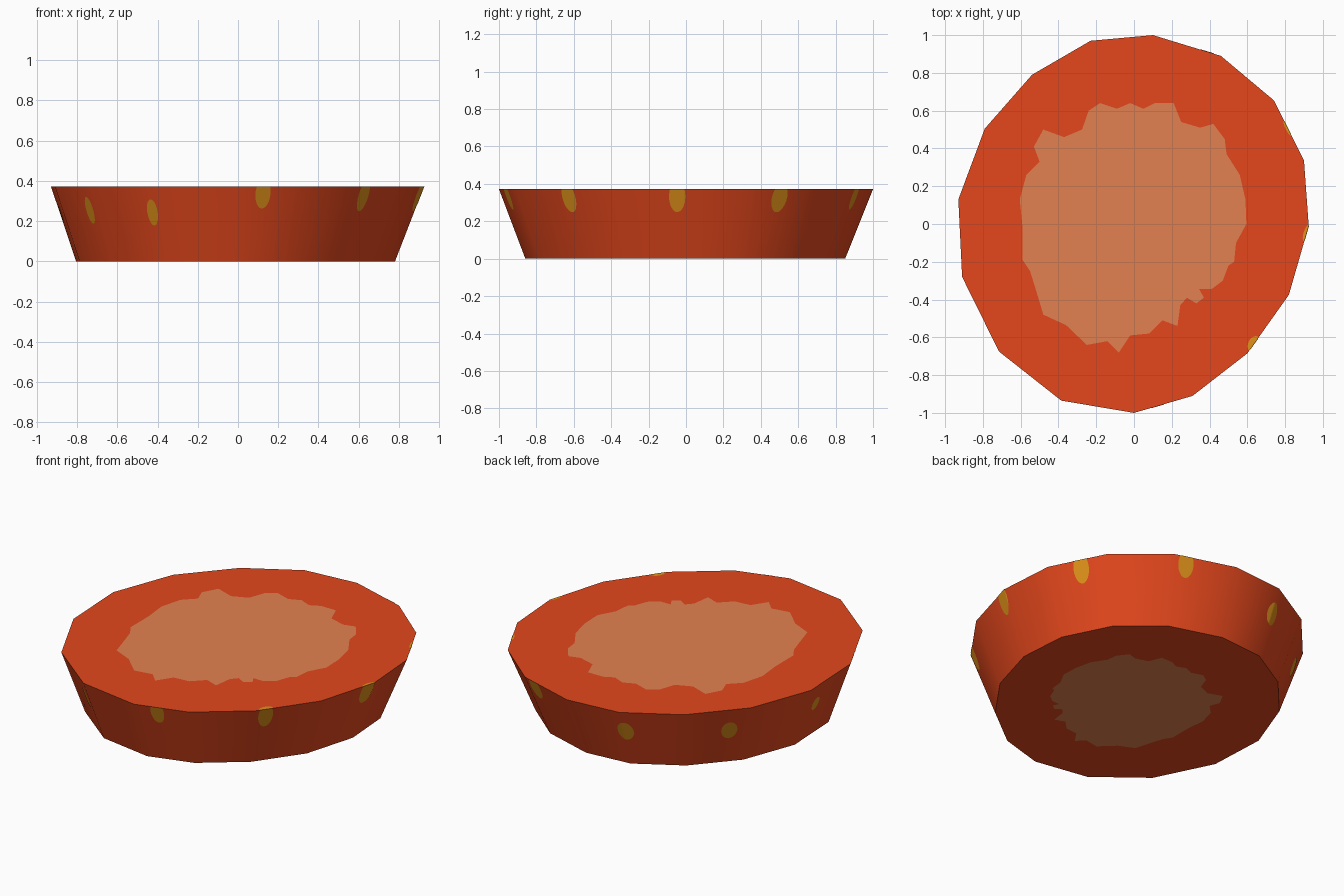
import bpy, bmesh, math
from mathutils import Vector

if "Cube" in bpy.data.objects:
    bpy.data.objects.remove(bpy.data.objects["Cube"])

H = 0.372          # slice height
TAPER = 0.855      # bottom rim relative to top rim
SHIFT = Vector((-0.01, -0.004))   # bottom rim offset

RIM = [(0.10, 1.0), (-0.23, 0.97), (-0.54, 0.79), (-0.79, 0.505), (-0.93, 0.13),
       (-0.91, -0.28), (-0.715, -0.675), (-0.385, -0.935), (0, -1.0), (0.31, -0.91),
       (0.60, -0.685), (0.82, -0.375), (0.925, -0.01), (0.90, 0.335), (0.74, 0.655),
       (0.46, 0.89)]

# Wavy outline of the pale core
CORE = [(.595, 0), (.59, .13), (.56, .26), (.49, .37), (.48, .45), (.42, .53), (.35, .51),
        (.25, .54), (.21, .64), (.11, .64), (.05, .61), (-.02, .64), (-.09, .61),
        (-.18, .64), (-.24, .60), (-.275, .50), (-.37, .46), (-.48, .50), (-.53, .41),
        (-.50, .33), (-.57, .26), (-.605, .13), (-.59, -.02), (-.59, -.19), (-.55, -.25),
        (-.525, -.33), (-.48, -.48), (-.36, -.535), (-.25, -.64), (-.14, -.62),
        (-.08, -.68), (-.02, -.59), (.08, -.58), (.15, -.51), (.23, -.54), (.245, -.43),
        (.28, -.39), (.33, -.42), (.37, -.39), (.345, -.345), (.41, -.345), (.47, -.30),
        (.50, -.22), (.53, -.20), (.54, -.10)]


def material(name, rgb):
    m = bpy.data.materials.new(name)
    m.diffuse_color = (*rgb, 1)
    m.use_nodes = True
    m.node_tree.nodes["Principled BSDF"].inputs["Base Color"].default_value = m.diffuse_color
    return m


def add_object(name, bm, mats):
    me = bpy.data.meshes.new(name)
    bm.to_mesh(me)
    bm.free()
    for m in mats:
        me.materials.append(m)
    ob = bpy.data.objects.new(name, me)
    bpy.context.collection.objects.link(ob)
    return ob


red = material("fruit red", (0.78, 0.064, 0.012))
pale = material("pale core", (0.77, 0.222, 0.080))
gold = material("seed gold", (0.75, 0.29, 0.010))

# Fruit slice: tapered wall, caps with an inset core
bm = bmesh.new()


def loop(points, scale, z, shift):
    vs = [bm.verts.new((x * scale + shift[0], y * scale + shift[1], z)) for x, y in points]
    es = [bm.edges.new((vs[i - 1], vs[i])) for i in range(len(vs))]
    return vs, es


rims = []
for z, rim_scale, shift, core_scale, core_shift in (
        (0, TAPER, SHIFT, 0.765, (0.03, -0.025)), (H, 1, (0, 0), 1, (0, 0))):
    rim, rim_edges = loop(RIM, rim_scale, z, shift)
    core, core_edges = loop(CORE, core_scale, z, core_shift)
    bmesh.ops.triangle_fill(bm, edges=rim_edges + core_edges, use_beauty=True,
                            normal=(0, 0, 1))
    bm.faces.new(core).material_index = 1
    rims.append(rim)
for i in range(len(RIM)):
    bm.faces.new((rims[0][i - 1], rims[0][i], rims[1][i], rims[1][i - 1]))
bmesh.ops.recalc_face_normals(bm, faces=bm.faces)
fruit = add_object("fruit_slice", bm, [red, pale])
bpy.context.view_layer.objects.active = fruit
fruit.select_set(True)
bpy.ops.object.shade_smooth_by_angle(angle=math.radians(40))


# Seeds: thin plates wrapped on the wall
def wall_point(a, z, grow=1.002):
    d = Vector((math.cos(a), math.sin(a)))
    for i in range(len(RIM)):
        p, q = Vector(RIM[i - 1]), Vector(RIM[i])
        e = q - p
        den = d.cross(e)
        if abs(den) < 1e-9:
            continue
        r, t = p.cross(e) / den, p.cross(d) / den
        if r > 0 and -1e-6 <= t <= 1 + 1e-6:
            f = z / H
            flat = d * r * (TAPER + (1 - TAPER) * f) * grow + SHIFT * (1 - f)
            return Vector((flat.x, flat.y, z))


# angle, centre height, half height, half width in radians, spill onto the top
SEEDS = [(-143.5, .253, .066, .042, 0), (-116.5, .243, .064, .034, 0),
         (-82.5, .335, .072, .040, 0), (-45, .325, .076, .048, .035),
         (-3, .33, .080, .049, .018), (32, .325, .076, .048, .012),
         (67, .33, .068, .046, 0), (104, .236, .060, .048, 0),
         (140.5, .226, .056, .052, 0), (179, .235, .042, .040, 0)]
bm = bmesh.new()
COLS = 18
for deg, zc, tall, wide, spill in SEEDS:
    prev = None
    for k in range(COLS + 1):
        u = -math.cos(math.pi * k / COLS)
        bulge = math.sqrt(max(0, 1 - u * u))
        half = tall * bulge + 0.0005
        a = math.radians(deg) + u * wide
        col = [bm.verts.new(wall_point(a, min(zc + s * half, H - 0.0005 + s * 0.0005)))
               for s in (-1, 1)]
        # sliver of the seed showing on the top face
        if spill:
            for inset in (0, spill * bulge + 0.0002):
                p = wall_point(a, H, 1 - inset)
                col.append(bm.verts.new((p.x, p.y, H + 0.001)))
        if prev:
            for j in range(0, len(col), 2):
                bm.faces.new((prev[j], col[j], col[j + 1], prev[j + 1]))
        prev = col
add_object("seeds", bm, [gold])
